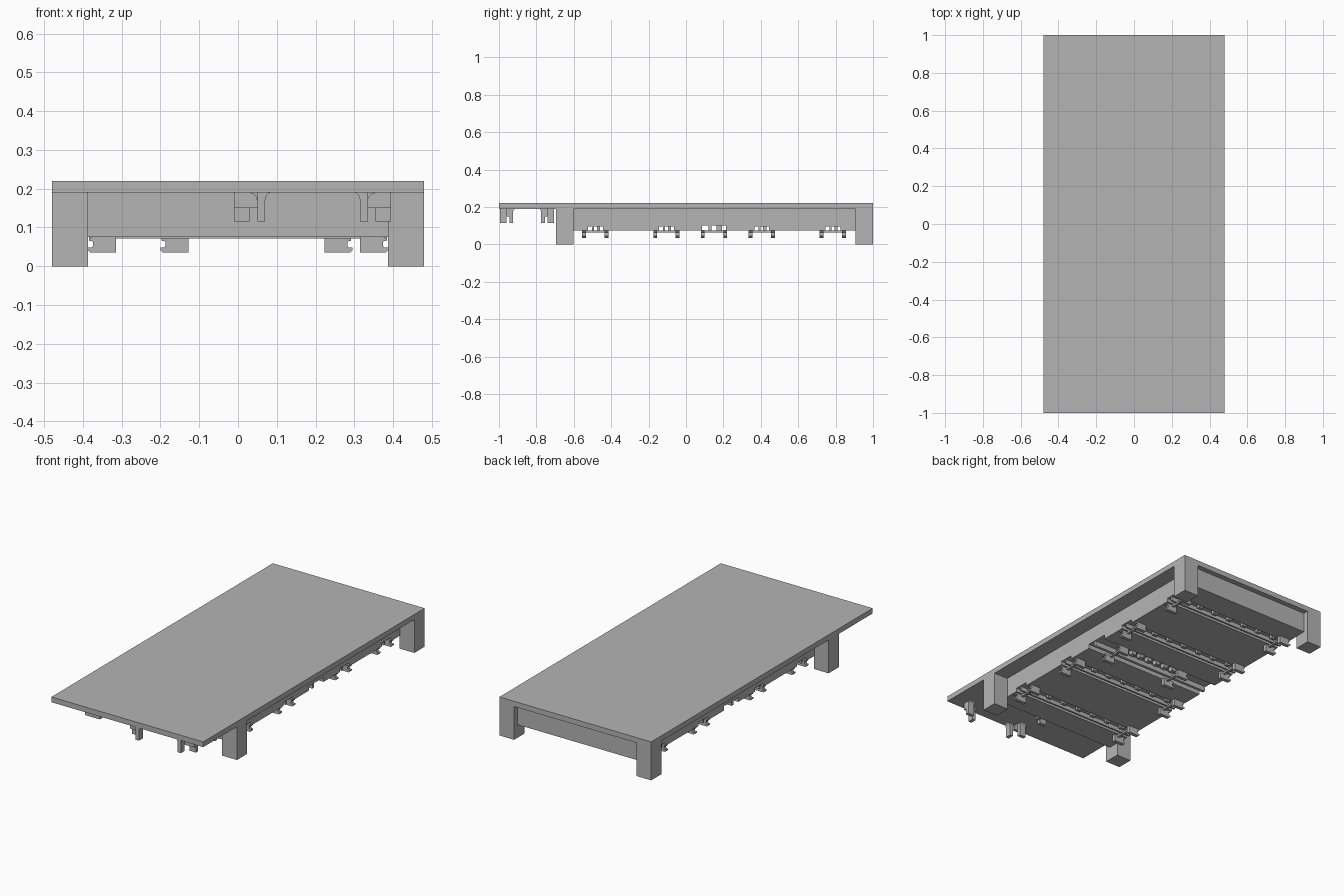
import bpy, bmesh, math

cube = bpy.data.objects.get("Cube")
if cube:
    bpy.data.objects.remove(cube, do_unlink=True)

grey = bpy.data.materials.new("plain_grey")
grey.use_nodes = True
colour = (0.46, 0.46, 0.46, 1)
grey.diffuse_color = colour
grey.node_tree.nodes["Principled BSDF"].inputs["Base Color"].default_value = colour


def prism(bm, points, place, near, far):
    """Extrude a 2D outline between two depths; place maps (u, v, depth) to 3D."""
    ends = [[bm.verts.new(place(u, v, d)) for u, v in points] for d in (near, far)]
    bm.faces.new(ends[0])
    bm.faces.new(ends[1][::-1])
    for i in range(len(points)):
        j = (i + 1) % len(points)
        bm.faces.new((ends[0][i], ends[1][i], ends[1][j], ends[0][j]))


def box(bm, x, y, z):
    outline = [(x[0], y[0]), (x[1], y[0]), (x[1], y[1]), (x[0], y[1])]
    prism(bm, outline, lambda u, v, d: (u, v, d), *z)


def finish(bm, name):
    bmesh.ops.recalc_face_normals(bm, faces=bm.faces[:])
    mesh = bpy.data.meshes.new(name)
    bm.to_mesh(mesh)
    bm.free()
    obj = bpy.data.objects.new(name, mesh)
    bpy.context.collection.objects.link(obj)
    mesh.materials.append(grey)
    return obj


def box_object(name, x, y, z):
    bm = bmesh.new()
    box(bm, x, y, z)
    return finish(bm, name)


TOP, BOTTOM = 0.19, 0.075

# Table top and four square legs
box_object("table_top", (-0.48, 0.48), (-1, 1), (TOP, 0.22))
for side, x in (("right", (-0.48, -0.387)), ("left", (0.387, 0.48))):
    box_object("front_leg_" + side, x, (-0.695, -0.602), (0, TOP))
    box_object("back_leg_" + side, x, (0.907, 1), (0, TOP))

# Centre, half width, ceiling and clip ends of each channel under the body
channels = [(c, 0.04, 0.095, -0.387, 0.387) for c in (-0.485, -0.105, 0.405, 0.785)]
channels.append((0.15, 0.065, 0.1, -0.2, 0.295))
channels.sort()

# Body under the top, with channels running across its underside
outline = [(0.97, BOTTOM), (0.97, TOP), (-0.665, TOP), (-0.665, BOTTOM)]
for c, w, ceiling, lo, hi in channels:
    outline += [(c - w, BOTTOM), (c - w, ceiling), (c + w, ceiling), (c + w, BOTTOM)]
bm = bmesh.new()
prism(bm, outline, lambda u, v, d: (d, u, v), -0.39, 0.39)
finish(bm, "body")

# Rib, teeth and end clips of every channel
for n, (c, w, ceiling, lo, hi) in enumerate(channels):
    bm = bmesh.new()
    box(bm, (-0.385, 0.385), (c - w * 0.45, c - w * 0.2), (BOTTOM - 0.004, ceiling))
    for i in range(7):
        x = lo + 0.08 + (hi - lo - 0.16) * i / 6
        box(bm, (x - 0.014, x + 0.014), (c + w * 0.2, c + w * 0.65), (BOTTOM, ceiling))
    finish(bm, f"channel_teeth_{n}")

    bm = bmesh.new()
    for tip, s in ((lo, 1), (hi, -1)):
        # C-shaped hook outline at the outer end of each clip
        hook = [(0.072, 0.076), (0.072, 0.035), (0.006, 0.035), (0, 0.041), (0, 0.048),
                (0.01, 0.048), (0.013, 0.053), (0.013, 0.064), (0.003, 0.066),
                (0.003, 0.071), (0.013, 0.076)]
        for y in (c - 0.06, c + 0.06):
            prism(bm, [(tip + s * u, v) for u, v in hook],
                  lambda u, v, d: (u, d, v), y - 0.01, y + 0.01)
        # Cross bar joining the two sides of the clip
        bar = sorted((tip + s * 0.04, tip + s * 0.055))
        box(bm, bar, (c - 0.06, c + 0.06), (0.064, BOTTOM))
    finish(bm, f"cable_clips_{n}")


# Hangers under the overhang: two prongs, a bridge and a flared root
def hanger(name, sx, sy):
    def px(u):
        return 0.1925 + sx * (u - 0.1925)

    def py(v):
        return -0.85 + sy * (v + 0.85)

    def place(u, v, d):
        return (px(u), py(d), v)

    bm = bmesh.new()
    arc = [math.pi / 2 * i / 6 for i in range(7)]
    r = 0.02
    # Inner prong, flared along y where it meets the top
    flare = [(-0.925 + 0.012 * (1 - math.cos(a)), TOP - 0.02 + r * math.sin(a)) for a in arc]
    prong = [(-0.945, TOP), (-0.945, 0.115), (-0.925, 0.115)] + flare
    prism(bm, prong, lambda u, v, d: (px(d), py(u), v), -0.01, 0.03)
    # Outer prong, flared along x
    flare = [(0.07 + 0.014 * (1 - math.cos(a)), TOP - 0.025 + 0.025 * math.sin(a)) for a in arc]
    prong = [(0.05, TOP), (0.05, 0.115), (0.07, 0.115)] + flare
    prism(bm, prong, place, -0.995, -0.96)
    # Bridge with a rounded upper corner
    corner = [(0.05 - r + r * math.cos(a), TOP - r + r * math.sin(a)) for a in arc]
    prism(bm, [(-0.01, TOP), (-0.01, 0.15), (0.05, 0.15)] + corner, place, -0.96, -0.945)
    obj = finish(bm, name)
    bpy.ops.object.select_all(action="DESELECT")
    obj.select_set(True)
    bpy.context.view_layer.objects.active = obj
    bpy.ops.object.shade_smooth_by_angle(angle=math.radians(30))


for depth, sy in (("front", 1), ("back", -1)):
    for side, sx in (("centre", 1), ("left", -1)):
        hanger(f"{depth}_{side}_hanger", sx, sy)
